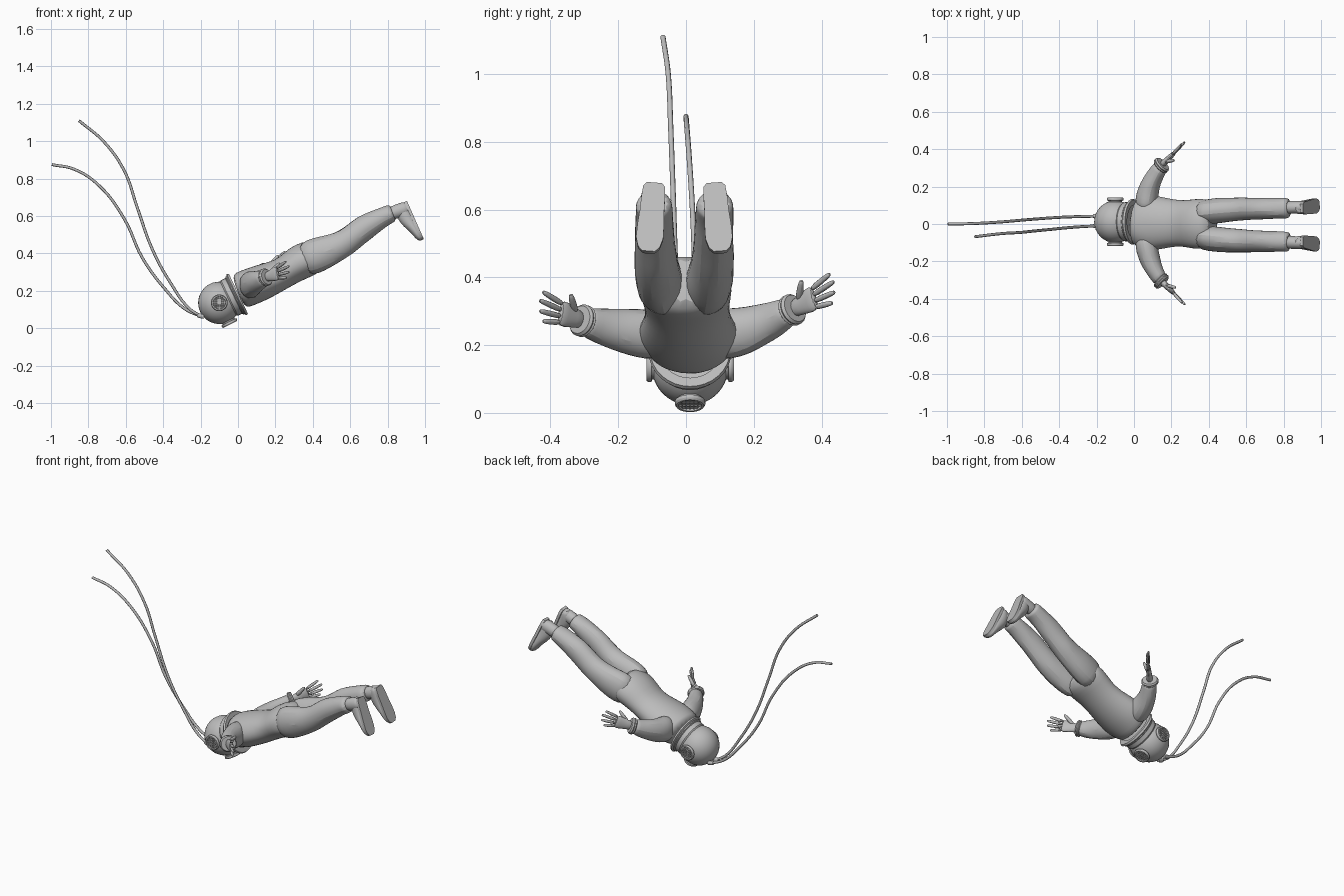
import bpy, bmesh, math, random
from mathutils import Vector, Matrix

random.seed(4)
cube = bpy.data.objects.get("Cube")
if cube:
    bpy.data.objects.remove(cube, do_unlink=True)

grey = bpy.data.materials.new("plain grey")
grey.use_nodes = True
grey.diffuse_color = (0.5, 0.5, 0.5, 1)
grey.node_tree.nodes["Principled BSDF"].inputs["Base Color"].default_value = (0.5, 0.5, 0.5, 1)


def finish(name, bm, angle=40, subsurf=0):
    bmesh.ops.recalc_face_normals(bm, faces=bm.faces)
    mesh = bpy.data.meshes.new(name)
    bm.to_mesh(mesh)
    bm.free()
    mesh.materials.append(grey)
    ob = bpy.data.objects.new(name, mesh)
    bpy.context.collection.objects.link(ob)
    if subsurf:
        ob.modifiers.new("smooth", 'SUBSURF').levels = subsurf
        ob.modifiers["smooth"].render_levels = subsurf
    bpy.ops.object.select_all(action='DESELECT')
    ob.select_set(True)
    bpy.context.view_layer.objects.active = ob
    bpy.ops.object.shade_smooth_by_angle(angle=math.radians(angle))
    return ob


def loft(name, stations, hint=(0, 0, 1), sides=14, wrinkle=0.0, subsurf=1, angle=40):
    """Skin ellipses (centre, half height, half width) placed along a path."""
    bm = bmesh.new()
    pts = [Vector(s[0]) for s in stations]
    rings = []
    for i, (c, h, w) in enumerate(stations):
        t = (pts[min(i + 1, len(pts) - 1)] - pts[max(i - 1, 0)]).normalized()
        u = Vector(hint).cross(t).normalized()
        v = t.cross(u)
        ring = []
        for k in range(sides):
            a = math.tau * k / sides
            f = 1.02 + random.uniform(-wrinkle, wrinkle)
            ring.append(bm.verts.new(pts[i] + (u * w * math.cos(a) + v * h * math.sin(a)) * f))
        rings.append(ring)
    for a, b in zip(rings, rings[1:]):
        for k in range(sides):
            bm.faces.new((a[k], a[(k + 1) % sides], b[(k + 1) % sides], b[k]))
    bm.faces.new(rings[0])
    bm.faces.new(rings[-1])
    return finish(name, bm, angle, subsurf)


def tube(name, points, radius, cyclic=False):
    curve = bpy.data.curves.new(name, 'CURVE')
    curve.dimensions = '3D'
    curve.bevel_depth = radius
    curve.bevel_resolution = 2
    curve.resolution_u = 6
    curve.use_fill_caps = True
    sp = curve.splines.new('BEZIER')
    sp.bezier_points.add(len(points) - 1)
    for bp, p in zip(sp.bezier_points, points):
        bp.co = p
        bp.handle_left_type = bp.handle_right_type = 'AUTO'
    sp.use_cyclic_u = cyclic
    curve.materials.append(grey)
    ob = bpy.data.objects.new(name, curve)
    bpy.context.collection.objects.link(ob)
    return ob


def lathe(name, profile, origin, axis, steps=32):
    """Spin (radius, height) points about an axis through origin."""
    bm = bmesh.new()
    verts = [bm.verts.new((r, 0, z)) for r, z in profile]
    edges = [bm.edges.new(p) for p in zip(verts, verts[1:])]
    bmesh.ops.spin(bm, geom=verts + edges, cent=(0, 0, 0), axis=(0, 0, 1),
                   angle=math.tau, steps=steps, use_duplicate=False)
    bmesh.ops.remove_doubles(bm, verts=bm.verts, dist=1e-5)
    turn = Vector((0, 0, 1)).rotation_difference(Vector(axis)).to_matrix().to_4x4()
    bm.transform(Matrix.Translation(origin) @ turn)
    return finish(name, bm, 30)


# Helmet
head = Vector((-0.10, 0.012, 0.136))
bm = bmesh.new()
bmesh.ops.create_uvsphere(bm, u_segments=32, v_segments=20, radius=0.113,
                          matrix=Matrix.Translation(head))
finish("helmet", bm)
body_axis = Vector((0.9, 0, 0.43)).normalized()
lathe("neck_ring", [(0, 0.05), (0.098, 0.05), (0.105, 0.06), (0.105, 0.085), (0.112, 0.09),
                    (0.112, 0.105), (0, 0.105)], head, body_axis)


# Round windows with rims and grilles
def port(name, axis):
    axis = Vector(axis).normalized()
    lathe(name + "_window", [(0.037, 0.08), (0.037, 0.112), (0.045, 0.114), (0.045, 0.123),
                             (0.041, 0.129), (0.034, 0.129), (0.032, 0.119), (0, 0.119)], head, axis)
    turn = Vector((0, 0, 1)).rotation_difference(axis).to_matrix()
    for i in (-2, -1, 0, 1, 2):
        off = i * 0.0115
        half = math.sqrt(0.034 ** 2 - off ** 2)
        for k in (0, 1):
            ends = [(off, e, 0.123) if k else (e, off, 0.123) for e in (-half, half)]
            tube(name + "_grille_bar", [head + turn @ Vector(e) for e in ends], 0.0022)


port("front", (0.45, 0, -0.9))
port("left", (0, 1, 0))
port("right", (0, -1, 0))

# Air hose, lifeline and their fitting
tube("upper_hose", [(-0.85, -0.068, 1.11), (-0.715, -0.052, 0.995), (-0.607, -0.045, 0.84),
                    (-0.54, -0.038, 0.65), (-0.457, -0.03, 0.42), (-0.356, -0.02, 0.235),
                    (-0.26, -0.013, 0.105), (-0.19, -0.01, 0.06)], 0.0078)
tube("lower_hose", [(-0.995, 0, 0.875), (-0.875, 0.002, 0.85), (-0.74, 0.009, 0.76),
                    (-0.607, 0.02, 0.583), (-0.51, 0.028, 0.374), (-0.39, 0.036, 0.21),
                    (-0.286, 0.04, 0.105), (-0.19, 0.042, 0.06)], 0.0078)
for y in (-0.01, 0.042):
    lathe("hose_fitting", [(0, 0), (0.012, 0), (0.012, 0.03), (0.009, 0.036), (0, 0.036)],
          (-0.183, y, 0.062), (-0.9, 0, 0.2), 12)

# Suit body
loft("torso", [((0.0, 0.012, 0.195), 0.09, 0.115), ((0.025, 0.01, 0.205), 0.098, 0.13),
               ((0.075, 0.006, 0.225), 0.098, 0.148), ((0.13, 0.005, 0.247), 0.096, 0.142),
               ((0.20, 0.005, 0.275), 0.085, 0.128), ((0.26, 0.004, 0.305), 0.082, 0.122),
               ((0.32, 0, 0.348), 0.094, 0.132), ((0.38, 0, 0.375), 0.096, 0.136),
               ((0.43, 0, 0.395), 0.075, 0.105)], sides=18, wrinkle=0.02)
lathe("suit_collar", [(0.085, 0.1), (0.112, 0.1), (0.122, 0.107), (0.118, 0.118), (0.09, 0.118)],
      head - body_axis * 0.005, body_axis)


def leg(side, s):
    def p(x, y, z):
        return Vector((x, s * y - 0.005, z))
    loft(side + "_trouser", [(p(0.34, 0.066, 0.36), 0.085, 0.06), (p(0.40, 0.072, 0.382), 0.096, 0.068),
                             (p(0.46, 0.078, 0.405), 0.09, 0.068), (p(0.52, 0.082, 0.43), 0.078, 0.064),
                             (p(0.58, 0.085, 0.462), 0.07, 0.062), (p(0.63, 0.086, 0.502), 0.068, 0.06),
                             (p(0.68, 0.087, 0.54), 0.068, 0.058), (p(0.73, 0.088, 0.57), 0.06, 0.057),
                             (p(0.78, 0.089, 0.597), 0.053, 0.056), (p(0.815, 0.09, 0.612), 0.048, 0.054),
                             (p(0.832, 0.091, 0.618), 0.046, 0.05)], wrinkle=0.05, angle=28)
    loft(side + "_ankle", [(p(0.80, 0.092, 0.607), 0.036, 0.036), (p(0.85, 0.094, 0.625), 0.037, 0.034),
                           (p(0.89, 0.095, 0.638), 0.04, 0.034), (p(0.915, 0.095, 0.645), 0.03, 0.03)])
    # Boot: upper skinned heel to toe, flat sole below
    heel, toe = p(0.903, 0.088, 0.682), p(0.994, 0.106, 0.476)
    along = toe - heel
    normal = Vector((0.91, 0, 0.41))
    shape = [(0.01, 0.045, 0.022), (0.06, 0.06, 0.031), (0.22, 0.085, 0.034), (0.42, 0.082, 0.035),
             (0.6, 0.06, 0.038), (0.8, 0.045, 0.039), (0.93, 0.036, 0.031), (0.99, 0.02, 0.018)]
    loft(side + "_boot", [(heel + along * t - normal * h / 2, h / 2, w) for t, h, w in shape],
         hint=normal)
    across = normal.cross(along).normalized()
    outline = [heel + along * t + across * w * 1.03 * e
               for e, row in ((1, shape), (-1, shape[::-1])) for t, h, w in row]
    bm = bmesh.new()
    base = bm.faces.new([bm.verts.new(q) for q in outline])
    up = bmesh.ops.extrude_face_region(bm, geom=[base])["geom"]
    bmesh.ops.translate(bm, vec=normal * -0.016, verts=[g for g in up if isinstance(g, bmesh.types.BMVert)])
    finish(side + "_sole", bm, 50)


def arm(side, s, lift):
    def p(x, y, z):
        return Vector((x, s * y + 0.004, z + lift * max(0, y - 0.15)))
    loft(side + "_sleeve", [(p(0.06, 0.06, 0.225), 0.07, 0.05), (p(0.065, 0.12, 0.232), 0.076, 0.062),
                            (p(0.078, 0.17, 0.238), 0.07, 0.058), (p(0.092, 0.215, 0.243), 0.061, 0.052),
                            (p(0.112, 0.255, 0.25), 0.053, 0.047), (p(0.132, 0.287, 0.258), 0.045, 0.042),
                            (p(0.147, 0.31, 0.264), 0.04, 0.037)], wrinkle=0.06, angle=28)
    wrist, knuckle = p(0.146, 0.309, 0.264), p(0.217, 0.378, 0.285)
    out = (knuckle - wrist).normalized()
    lathe(side + "_cuff", [(0, -0.012), (0.042, -0.012), (0.048, -0.006), (0.045, 0.0),
                           (0.048, 0.006), (0.042, 0.014), (0, 0.014)], wrist, out, 20)
    flat = Vector((0, 0, 1)).cross(out).normalized()
    up = out.cross(flat)
    loft(side + "_palm", [(wrist, 0.026, 0.02), (wrist.lerp(knuckle, 0.35), 0.028, 0.016),
                          (wrist.lerp(knuckle, 0.75), 0.039, 0.014), (knuckle, 0.038, 0.011)])
    # Fingers fan out from the knuckles
    for k, length in zip((-1.5, -0.5, 0.5, 1.5), (0.07, 0.092, 0.1, 0.09)):
        a = knuckle - out * 0.012 + up * k * 0.018
        d = (out + up * k * 0.13 + flat * s * 0.05 * abs(k)).normalized()
        loft(side + "_finger", [(a, 0.0095, 0.0095), (a + d * length * 0.5, 0.0095, 0.009),
                                (a + d * length * 0.93, 0.008, 0.0075), (a + d * length, 0.004, 0.004)],
             sides=8)
    b = wrist + out * 0.035 + up * 0.015
    d = (out * 0.75 + up * 0.5 - flat * s * -0.35).normalized()
    if (d - out).x < 0 and flat.x * s < 0:
        d = (out * 0.75 + up * 0.5 - flat * s * 0.35).normalized()
    loft(side + "_thumb", [(b, 0.014, 0.012), (b + d * 0.04, 0.012, 0.011),
                           (b + d * 0.072, 0.009, 0.009), (b + d * 0.08, 0.004, 0.004)], sides=8)


leg("left", 1)
leg("right", -1)
arm("left", 1, 0.25)
arm("right", -1, 0.05)
